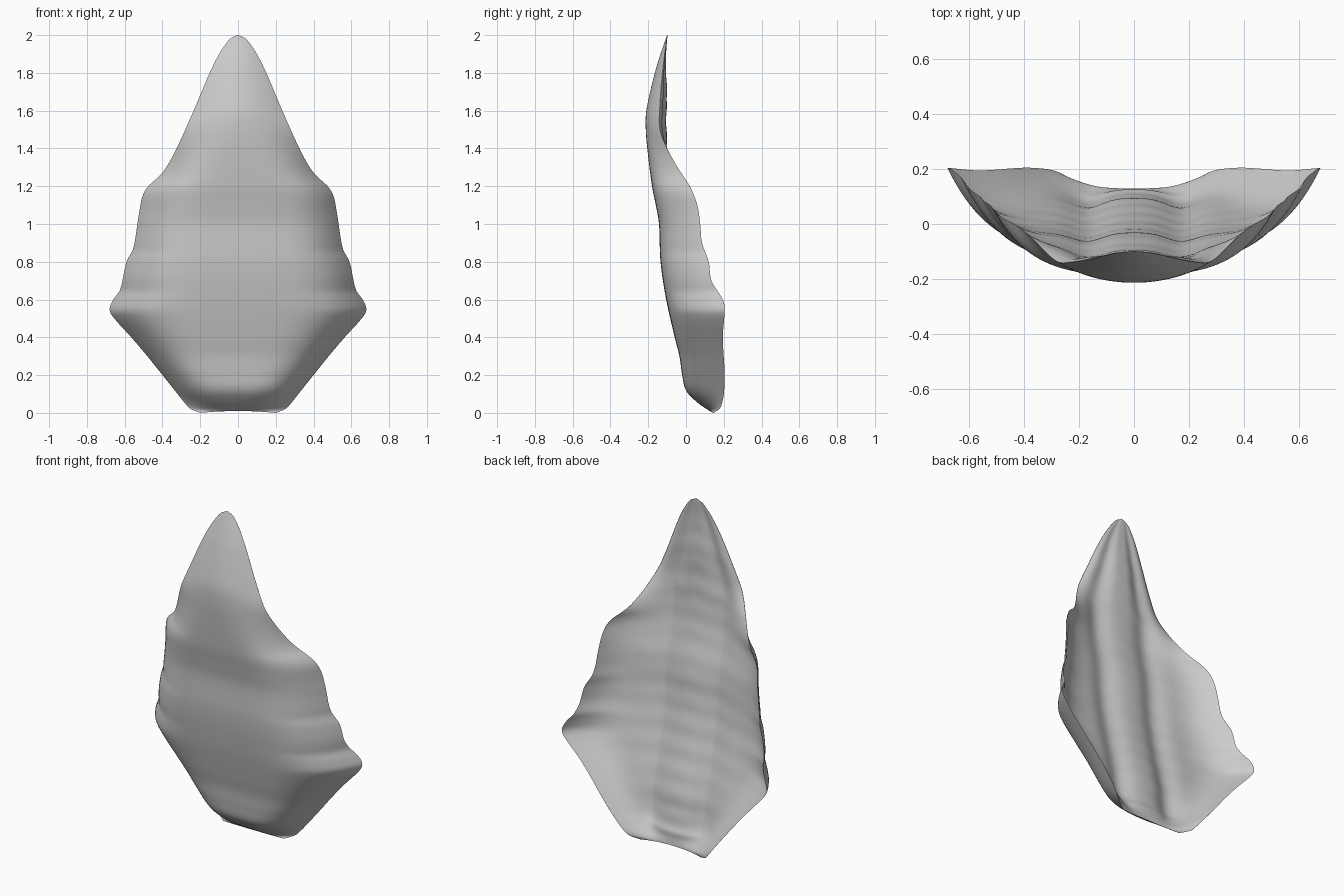
import bpy, bmesh, math

if "Cube" in bpy.data.objects:
    bpy.data.objects.remove(bpy.data.objects["Cube"])

# Profiles along the height, as (z, value)
HALF_WIDTH = [(0, .20), (.02, .25), (.05, .28), (.1, .32), (.2, .40), (.3, .48), (.4, .565),
              (.5, .655), (.545, .68), (.6, .66), (.65, .625), (.8, .59), (.87, .555),
              (1.05, .525), (1.15, .505), (1.2, .475), (1.25, .42), (1.3, .38), (1.4, .325),
              (1.6, .235), (1.8, .15), (1.9, .10), (1.96, .06), (1.985, .036), (2, .004)]
FRONT_Y = [(0, .125), (.05, .06), (.12, .0), (.2, -.02), (.3, -.035), (.4, -.06), (.6, -.105),
           (.8, -.135), (1.0, -.143), (1.1, -.16), (1.2, -.18), (1.4, -.205), (1.5, -.213),
           (1.6, -.21), (1.8, -.165), (1.9, -.135), (2, -.10)]
EDGE_Y = [(0, .145), (.02, .175), (.05, .19), (.1, .20), (.2, .205), (.4, .195), (.55, .205),
          (.6, .195), (.7, .135), (.8, .12), (.9, .085), (1.0, .075), (1.1, .06), (1.2, .02),
          (1.3, -.045), (1.4, -.10), (1.5, -.138), (1.6, -.14), (1.8, -.125), (2, -.10)]
BEND = [(0, 2), (.1, 3.5), (.3, 4.5), (.9, 4.5), (1.2, 4), (1.5, 2.2), (2, 2)]
THICKNESS = [(0, .004), (.05, .065), (.1, .11), (.3, .125), (.5, .125), (.8, .115), (1.0, .105),
             (1.3, .10), (1.5, .11), (1.65, .10), (1.8, .06), (1.9, .03), (2, .002)]


def sample(curve, z):
    """Smooth interpolation of a profile at height z."""
    n = len(curve)

    def slope(k):
        a, b = curve[max(k - 1, 0)], curve[min(k + 1, n - 1)]
        return (b[1] - a[1]) / (b[0] - a[0])
    i = 0
    while i < n - 2 and z > curve[i + 1][0]:
        i += 1
    (z0, v0), (z1, v1) = curve[i], curve[i + 1]
    h = z1 - z0
    t = (z - z0) / h
    return ((2*t**3 - 3*t*t + 1) * v0 + (t**3 - 2*t*t + t) * h * slope(i)
            + (3*t*t - 2*t**3) * v1 + (t**3 - t*t) * h * slope(i + 1))


ROWS, COLS = 150, 64
bm = bmesh.new()
rows = []
for r in range(ROWS + 1):
    s = r / ROWS
    z = 2 * (0.5 * s + 0.5 * (1 - math.cos(math.pi * s)) / 2)
    w, yc, ye, p, t = (sample(c, z) for c in (HALF_WIDTH, FRONT_Y, EDGE_Y, BEND, THICKNESS))
    w = max(w, .003)
    groove = min(.17, .55 * w)
    front, back = [], []
    for c in range(COLS + 1):
        u = math.sin(math.pi * (c / COLS - 0.5))
        a = abs(u)
        x = w * u
        y = yc + (ye - yc) * a ** p
        zz = z + .01 * (1 - a * a) * max(0, 1 - z / .1)
        front.append(bm.verts.new((x, y, zz)))
        if 0 < c < COLS:
            # Back: thick middle rib with a shallow furrow each side and faint growth ripples
            body = t * (1 - a ** 3)
            furrow = .28 * t * math.exp(-((abs(x) - groove) / (.45 * groove)) ** 2)
            ripple = .015 * t * math.sin(z * 48 + 3 * a) * (1 - a)
            back.append(bm.verts.new((x, y + max(body - furrow + ripple, .001), zz)))
    rows.append(front + back[::-1])

# Skin the closed rings, then cap both ends
N = len(rows[0])
for lo, hi in zip(rows, rows[1:]):
    for k in range(N):
        m = (k + 1) % N
        bm.faces.new((lo[k], lo[m], hi[m], hi[k]))
for ring in (rows[0], rows[-1]):
    for k in range(COLS):
        quad = [ring[k], ring[k + 1], ring[(N - k - 1) % N], ring[(N - k) % N]]
        quad = list(dict.fromkeys(quad))
        if len(quad) > 2:
            bm.faces.new(quad)
bmesh.ops.recalc_face_normals(bm, faces=bm.faces)

mesh = bpy.data.meshes.new("scale_plate")
bm.to_mesh(mesh)
bm.free()
plate = bpy.data.objects.new("scale_plate", mesh)
bpy.context.collection.objects.link(plate)
bpy.context.view_layer.objects.active = plate
plate.select_set(True)
bpy.ops.object.shade_smooth_by_angle(angle=math.radians(50))
